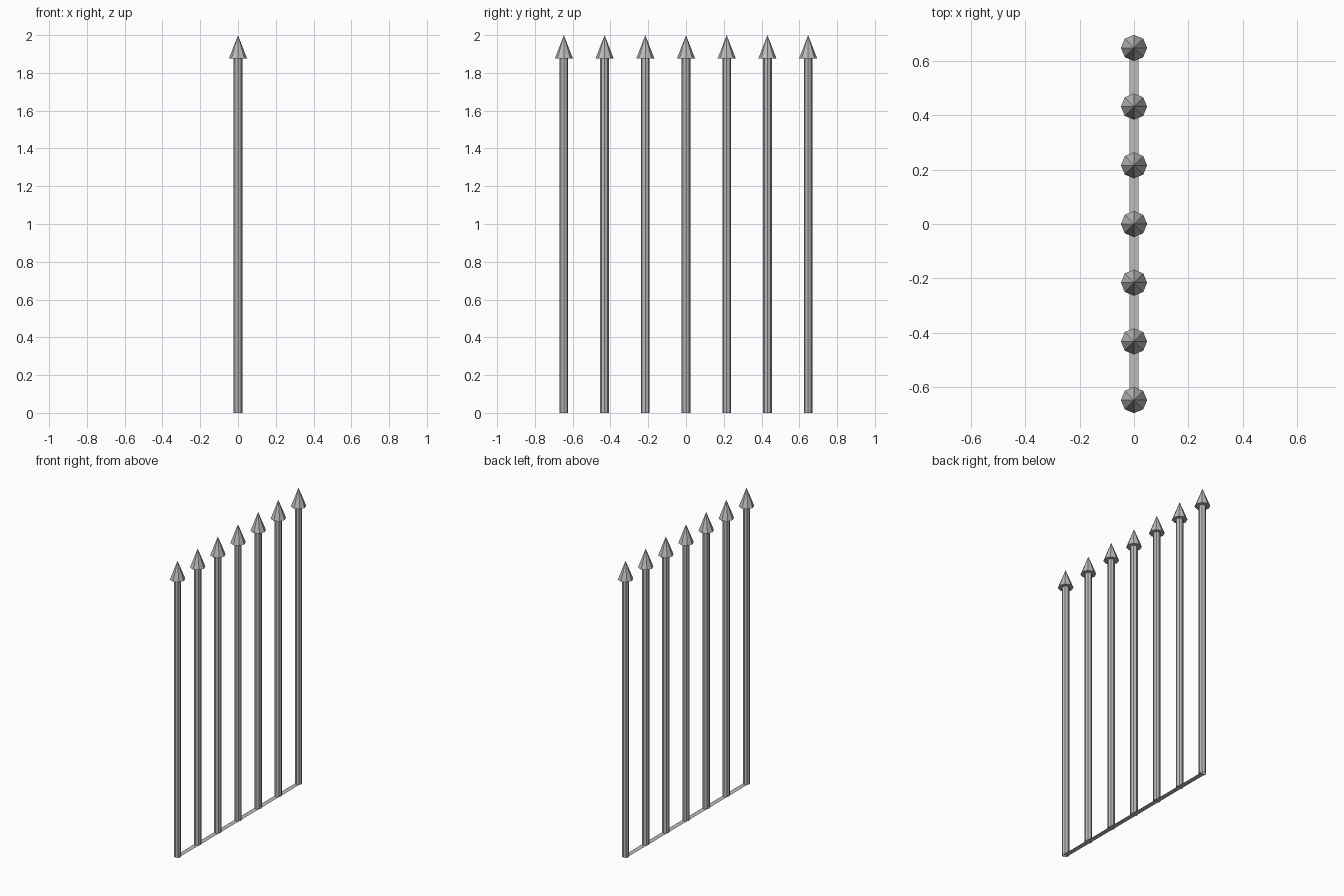
import bpy, bmesh

if "Cube" in bpy.data.objects:
    bpy.data.objects.remove(bpy.data.objects["Cube"])

POSTS = 7
SPACING = 0.2155
SIDES = 8
ROD_R, TIP_R, RAIL_HALF = 0.023, 0.048, 0.0165
TIP_Z, TOP_Z = 1.876, 2.0

steel = bpy.data.materials.new("steel grey")
steel.diffuse_color = (0.5, 0.5, 0.5, 1)
steel.use_nodes = True
steel.node_tree.nodes["Principled BSDF"].inputs["Base Color"].default_value = steel.diffuse_color


def cone(name, y, z0, z1, r0, r1, fill):
    """Upright eight-sided cone or tube between two heights."""
    bpy.ops.mesh.primitive_cone_add(vertices=SIDES, radius1=r0, radius2=r1,
                                    depth=z1 - z0, end_fill_type=fill,
                                    location=(0, y, (z0 + z1) / 2))
    ob = bpy.context.object
    ob.name = name
    ob.data.materials.append(steel)


# Fence rods with pointed tips
for i in range(POSTS):
    y = (i - (POSTS - 1) / 2) * SPACING
    cone(f"rod_{i + 1}", y, 0, TIP_Z, ROD_R, ROD_R, 'NOTHING')
    cone(f"spear_tip_{i + 1}", y, TIP_Z, TOP_Z, TIP_R, 0, 'NGON')

# Flat strip joining the rods at the ground
half = (POSTS - 1) / 2 * SPACING
bm = bmesh.new()
corners = [(-RAIL_HALF, -half), (RAIL_HALF, -half), (RAIL_HALF, half), (-RAIL_HALF, half)]
bm.faces.new([bm.verts.new((x, y, 0)) for x, y in corners])
mesh = bpy.data.meshes.new("base_strip")
bm.to_mesh(mesh)
bm.free()
mesh.materials.append(steel)
bpy.context.collection.objects.link(bpy.data.objects.new("base_strip", mesh))
